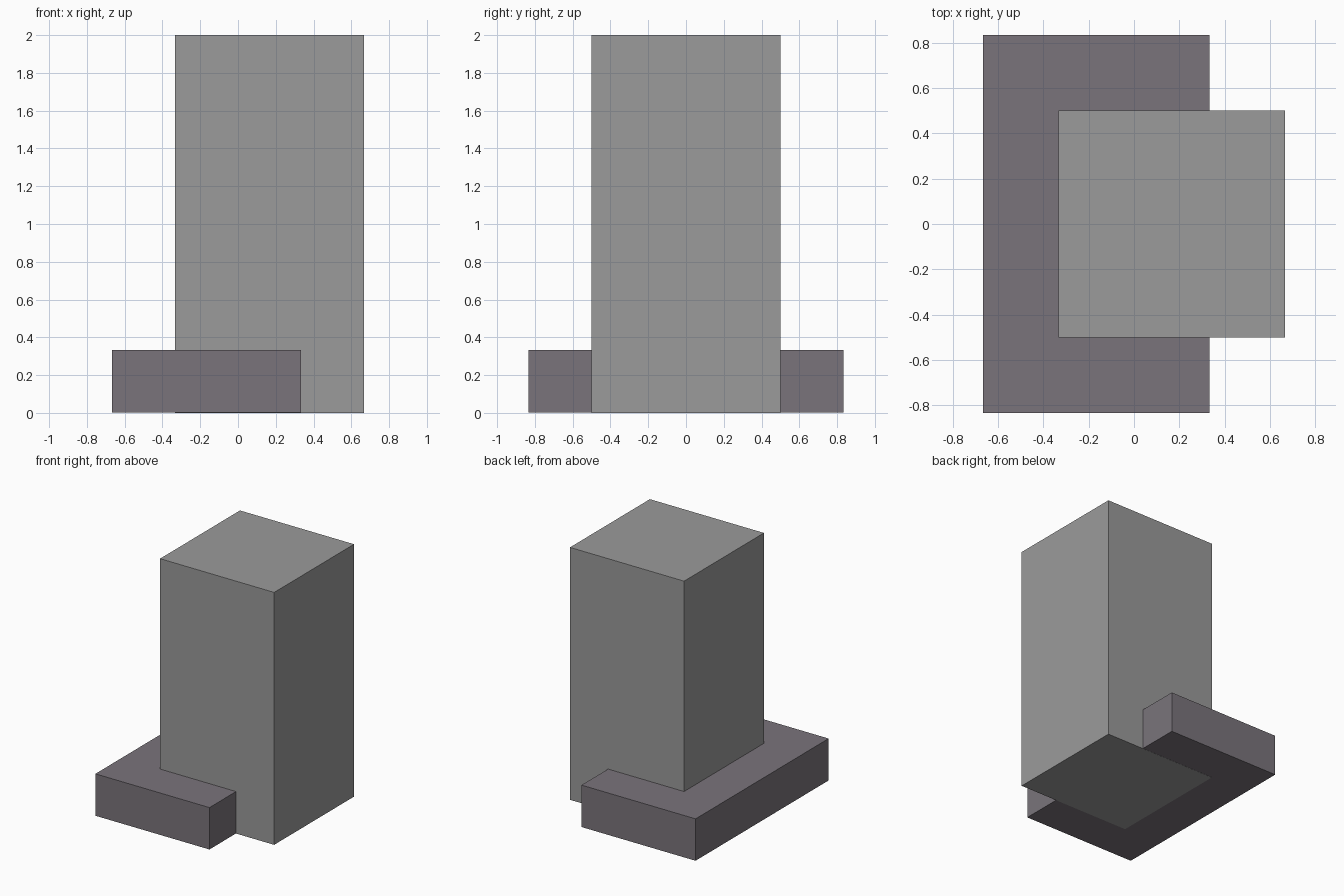
import bpy

if "Cube" in bpy.data.objects:
    bpy.data.objects.remove(bpy.data.objects["Cube"], do_unlink=True)


def material(name, srgb):
    """Flat material from 0-255 display values."""
    lin = [((c / 255 + 0.055) / 1.055) ** 2.4 for c in srgb] + [1.0]
    mat = bpy.data.materials.new(name)
    mat.use_nodes = True
    mat.diffuse_color = lin
    mat.node_tree.nodes["Principled BSDF"].inputs["Base Color"].default_value = lin
    return mat


def box(name, low, high, mat):
    """Box between two opposite corners."""
    centre = [(a + b) / 2 for a, b in zip(low, high)]
    size = [b - a for a, b in zip(low, high)]
    bpy.ops.mesh.primitive_cube_add(size=1, location=centre)
    obj = bpy.context.object
    obj.name = name
    obj.scale = size
    bpy.ops.object.transform_apply(location=False, rotation=False, scale=True)
    obj.data.materials.append(mat)
    return obj


tower_grey = material("tower grey", (155, 155, 155))
base_grey = material("mauve grey", (122, 116, 123))

# Tall block, overhanging the low base on the +x side
box("tower", (-0.333, -0.5, 0), (0.667, 0.5, 2), tower_grey)

# Low base, lifted a hair so the tower's underside stays visible
box("base", (-0.667, -0.833, 0.001), (0.333, 0.833, 0.333), base_grey)
